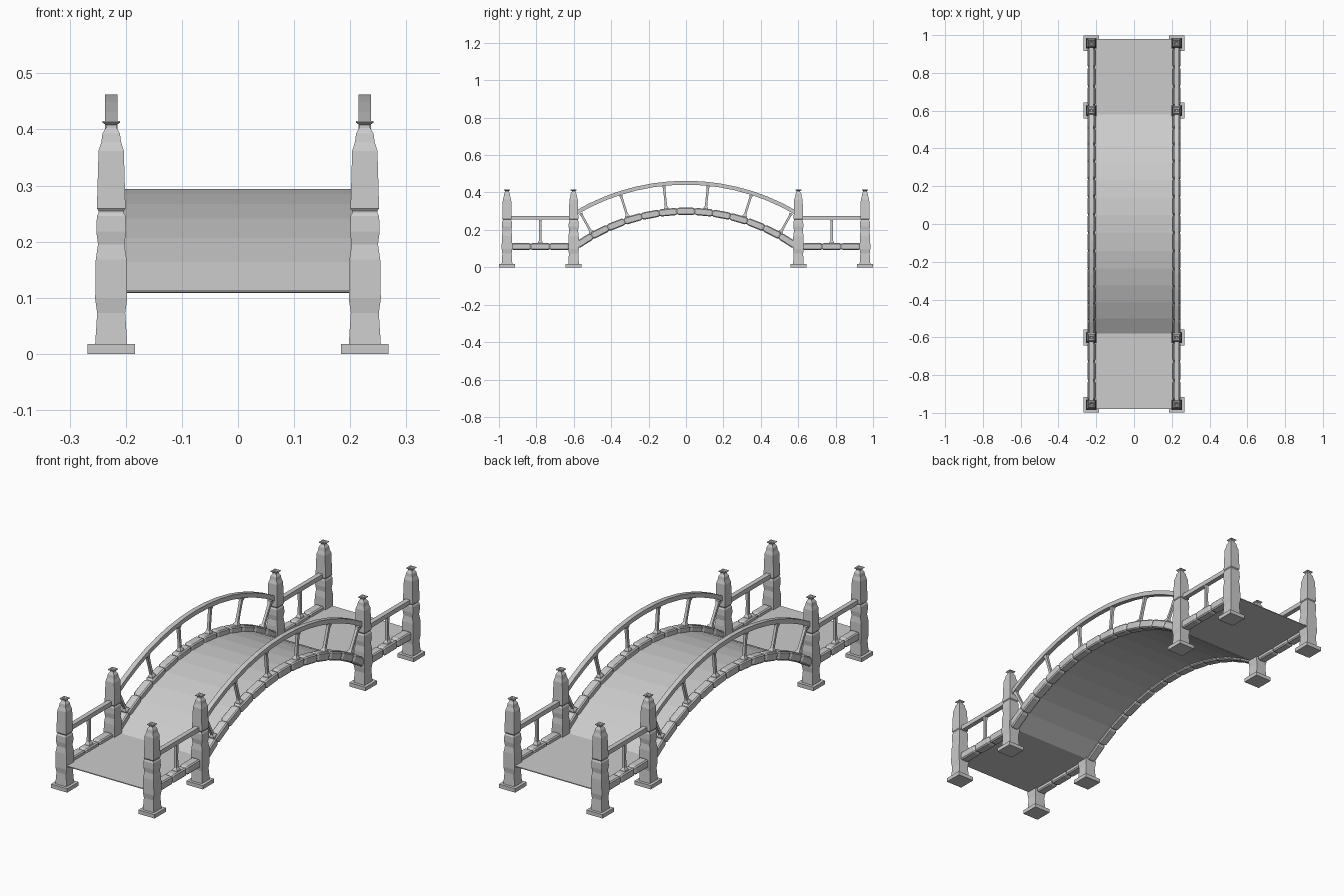
import bpy, bmesh, math
from mathutils import Matrix, Vector

if "Cube" in bpy.data.objects:
    bpy.data.objects.remove(bpy.data.objects["Cube"])

SIDE_X = 0.226           # centre line of each parapet
POST_Y = (0.601, 0.957)  # inner and outer posts
R, CZ = 1.015, -0.722    # deck arch circle
HALF = math.asin(0.58 / R)
N = 13                   # arch stones and deck facets


def make(name, bm):
    bmesh.ops.recalc_face_normals(bm, faces=bm.faces)
    me = bpy.data.meshes.new(name)
    bm.to_mesh(me)
    bm.free()
    ob = bpy.data.objects.new(name, me)
    bpy.context.collection.objects.link(ob)
    return ob


def loft(bm, rings):
    """Skin a list of closed rings and cap both ends."""
    vs = [[bm.verts.new(p) for p in r] for r in rings]
    n = len(vs[0])
    for a, b in zip(vs, vs[1:]):
        for i in range(n):
            bm.faces.new((a[i], a[(i + 1) % n], b[(i + 1) % n], b[i]))
    bm.faces.new(vs[0][::-1])
    bm.faces.new(vs[-1])


def square_turned(bm, profile, mat):
    """Square shaft from (half width, height) pairs."""
    loft(bm, [[mat @ Vector((sx * w, sy * w, z)) for sx, sy in
               ((-1, -1), (1, -1), (1, 1), (-1, 1))] for w, z in profile])


def frame(angle, radius, x, cz=CZ):
    """Local z points outwards along the arch radius."""
    return (Matrix.Translation((x, radius * math.sin(angle), cz + radius * math.cos(angle)))
            @ Matrix.Rotation(-angle, 4, 'X'))


def stone(bm, mat, length):
    """Block with tapered ends and chamfered long edges."""
    def ring(y, w, h, c):
        return [mat @ Vector(p) for p in (
            (-w, y, -h + c), (-w + c, y, -h), (w - c, y, -h), (w, y, -h + c),
            (w, y, h - c), (w - c, y, h), (-w + c, y, h), (-w, y, h - c))]
    l = length / 2
    loft(bm, [ring(-l, 0.016, 0.014, 0.004), ring(-l + 0.01, 0.021, 0.0195, 0.005),
              ring(l - 0.01, 0.021, 0.0195, 0.005), ring(l, 0.016, 0.014, 0.004)])


# Posts with plinth, waist, neck and flared cap
POST = [(0.0285, 0.018), (0.025, 0.073), (0.0285, 0.098), (0.0275, 0.168),
        (0.0235, 0.195), (0.0265, 0.218), (0.0255, 0.246), (0.0225, 0.251),
        (0.0225, 0.255), (0.0255, 0.259), (0.0225, 0.362), (0.0175, 0.378),
        (0.0155, 0.393), (0.0095, 0.403), (0.0095, 0.408)]
CAP = [(0.0095, 0.408), (0.0155, 0.412), (0.0155, 0.415), (0.009, 0.415), (0.005, 0.411)]
BASE = [(0.042, 0.0), (0.042, 0.018)]
for side, sx in (("left", -SIDE_X), ("right", SIDE_X)):
    for end, sy in (("front", -1), ("back", 1)):
        for place, y in zip(("inner", "outer"), POST_Y):
            bm = bmesh.new()
            m = Matrix.Translation((sx, sy * y, 0))
            for prof in (BASE, POST, CAP):
                square_turned(bm, prof, m)
            make(f"{side}_{end}_{place}_post", bm)

# Stone kerbs along the arch and the flat approaches
step = 2 * HALF / N
for side, sx in (("left", -SIDE_X), ("right", SIDE_X)):
    bm = bmesh.new()
    for i in range(N):
        a = -HALF + (i + 0.5) * step
        stone(bm, frame(a, R + 0.006, sx), step * R + 0.001)
    for sy in (-1, 1):
        for k in (-1, 0, 1):
            stone(bm, Matrix.Translation((sx, sy * 0.779 + k * 0.102, 0.111)), 0.102)
    make(f"{side}_kerb_stones", bm)

# Balusters with small flared feet and heads
def baluster(h):
    return [(0.013, 0), (0.012, 0.008), (0.0065, 0.016), (0.006, h / 2),
            (0.0065, h - 0.012), (0.01, h)]

for side, sx in (("left", -SIDE_X), ("right", SIDE_X)):
    bm = bmesh.new()
    for k in (-2.5, -1.5, -0.5, 0.5, 1.5, 2.5):
        a = math.radians(11.65) * k
        h = 0.122 if abs(k) < 2 else 0.118
        square_turned(bm, baluster(h), frame(a, R + 0.023, sx))
    for sy in (-1, 1):
        square_turned(bm, baluster(0.131), Matrix.Translation((sx, sy * 0.779, 0.128)))
    make(f"{side}_balusters", bm)

# Handrails: faceted arch and straight approach rails
RR = 1.158
RCZ = 0.452 - RR
RH = math.asin(0.59 / RR)
PROFILE = ((-0.011, -0.0105), (0.011, -0.0105), (0.011, 0.0105), (-0.011, 0.0105))
for side, sx in (("left", -SIDE_X), ("right", SIDE_X)):
    bm = bmesh.new()
    loft(bm, [[frame(-RH + 2 * RH * i / 14, RR, sx, RCZ) @ Vector((x, 0, z))
               for x, z in PROFILE] for i in range(15)])
    make(f"{side}_arch_handrail", bm)
    for end, sy in (("front", -1), ("back", 1)):
        bm = bmesh.new()
        loft(bm, [[(sx + x, sy * y, 0.265 + z) for x, z in PROFILE] for y in POST_Y])
        make(f"{side}_{end}_handrail", bm)

# Thin walkway: flat approach, faceted arch, flat approach
bm = bmesh.new()
path = [(-0.98, 0.112)]
for i in range(N + 1):
    a = -HALF + i * step
    path.append((R * math.sin(a), CZ + R * math.cos(a)))
path.append((0.98, 0.112))
T = 0.002
loft(bm, [[(-0.226, y, z - T), (0.226, y, z - T), (0.226, y, z + T), (-0.226, y, z + T)]
          for y, z in path])
make("walkway", bm)
